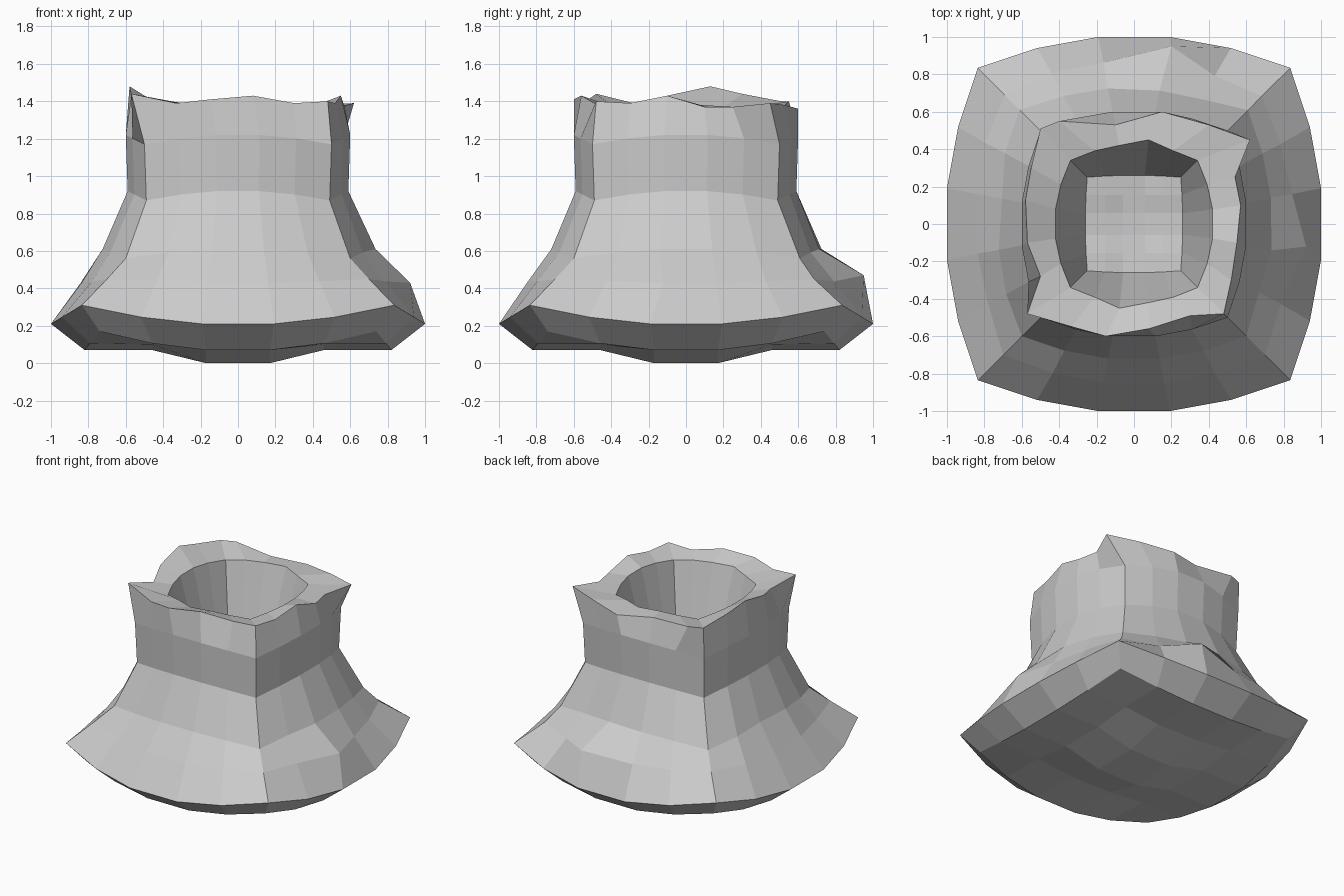
import bpy, bmesh, random

if "Cube" in bpy.data.objects:
    bpy.data.objects.remove(bpy.data.objects["Cube"])

random.seed(4)
bm = bmesh.new()
T = (-1, -0.62, -0.23, 0.23, 0.62)


def ring_points(mid, corner, z_mid, z_corner):
    """Rounded square with five edges per side, starting front left."""
    pts = []
    for side in range(4):
        for t in T:
            a = abs(t)
            k = max(0, (a - 0.23) / 0.77) ** 1.5
            x = t * corner
            y = -(mid + (corner - mid) * k)
            z = z_mid + (z_corner - z_mid) * k
            for _ in range(side):
                x, y = -y, x
            pts.append([x, y, z])
    return pts


def add_ring(pts):
    return [bm.verts.new(p) for p in pts]


def bridge(a, b):
    for i in range(20):
        j = (i + 1) % 20
        bm.faces.new((a[i], a[j], b[j], b[i]))


def cap(ring, heights):
    """Fill a ring with a 5 x 5 grid; heights by distance from the middle."""
    g = {}
    for i in range(5):
        g[i, 0] = ring[i]
        g[5, i] = ring[5 + i]
        g[5 - i, 5] = ring[10 + i]
        g[0, 5 - i] = ring[15 + i]
    for i in range(1, 5):
        for j in range(1, 5):
            n = (i in (1, 4)) + (j in (1, 4))
            g[i, j] = bm.verts.new((ring[i].co.x, ring[5 + j].co.y, heights[n]))
    for i in range(5):
        for j in range(5):
            bm.faces.new((g[i, j], g[i + 1, j], g[i + 1, j + 1], g[i, j + 1]))


# Underside, skirt, slope and neck: mid radius, corner radius, mid z, corner z
profile = [
    (0.82, 0.74, 0.07, 0.17),
    (1.00, 0.835, 0.21, 0.31),
    (0.85, 0.70, 0.43, 0.45),
    (0.72, 0.60, 0.61, 0.56),
    (0.59, 0.49, 0.92, 0.87),
    (0.60, 0.50, 1.22, 1.17),
]
rings = []
for n, spec in enumerate(profile):
    pts = ring_points(*spec)
    if n in (2, 3):
        # rough rock on the slopes, with two bulging stones
        for i, p in enumerate(pts):
            if i > 5:
                f = 1 + random.uniform(-0.025, 0.025)
                p[0] *= f
                p[1] *= f
    if n == 2:
        pts[7] = (0.92, -0.12, 0.43)
        pts[12] = (0.20, 0.95, 0.47)
    rings.append(add_ring(pts))

# Jagged crater lip
lip = [
    (-.57, -.48, 1.44), (-.33, -.55, 1.39), (-.15, -.60, 1.41), (.08, -.56, 1.43), (.30, -.49, 1.39),
    (.48, -.48, 1.40), (.52, -.30, 1.39), (.55, -.10, 1.43), (.57, .10, 1.37), (.54, .25, 1.37),
    (.62, .45, 1.39), (.40, .53, 1.38), (.15, .60, 1.36), (-.10, .53, 1.38), (-.40, .55, 1.40),
    (-.50, .51, 1.40), (-.55, .30, 1.44), (-.58, .13, 1.48), (-.57, -.10, 1.43), (-.50, -.28, 1.39),
]
rings.append(add_ring(lip))

# Crater mouth and inner wall
mouth = ring_points(0.42, 0.34, 1.38, 1.36)
mouth[2][1] -= 0.03
mouth[12][1] += 0.03
rings.append(add_ring(mouth))
rings.append(add_ring(ring_points(0.26, 0.25, 0.72, 0.74)))

for a, b in zip(rings, rings[1:]):
    bridge(a, b)
cap(rings[0], (0.0, 0.07, 0.10))
cap(rings[-1], (0.70, 0.71, 0.73))

bmesh.ops.recalc_face_normals(bm, faces=bm.faces)
mesh = bpy.data.meshes.new("volcano_cone")
bm.to_mesh(mesh)
bm.free()
bpy.context.collection.objects.link(bpy.data.objects.new("volcano_cone", mesh))
